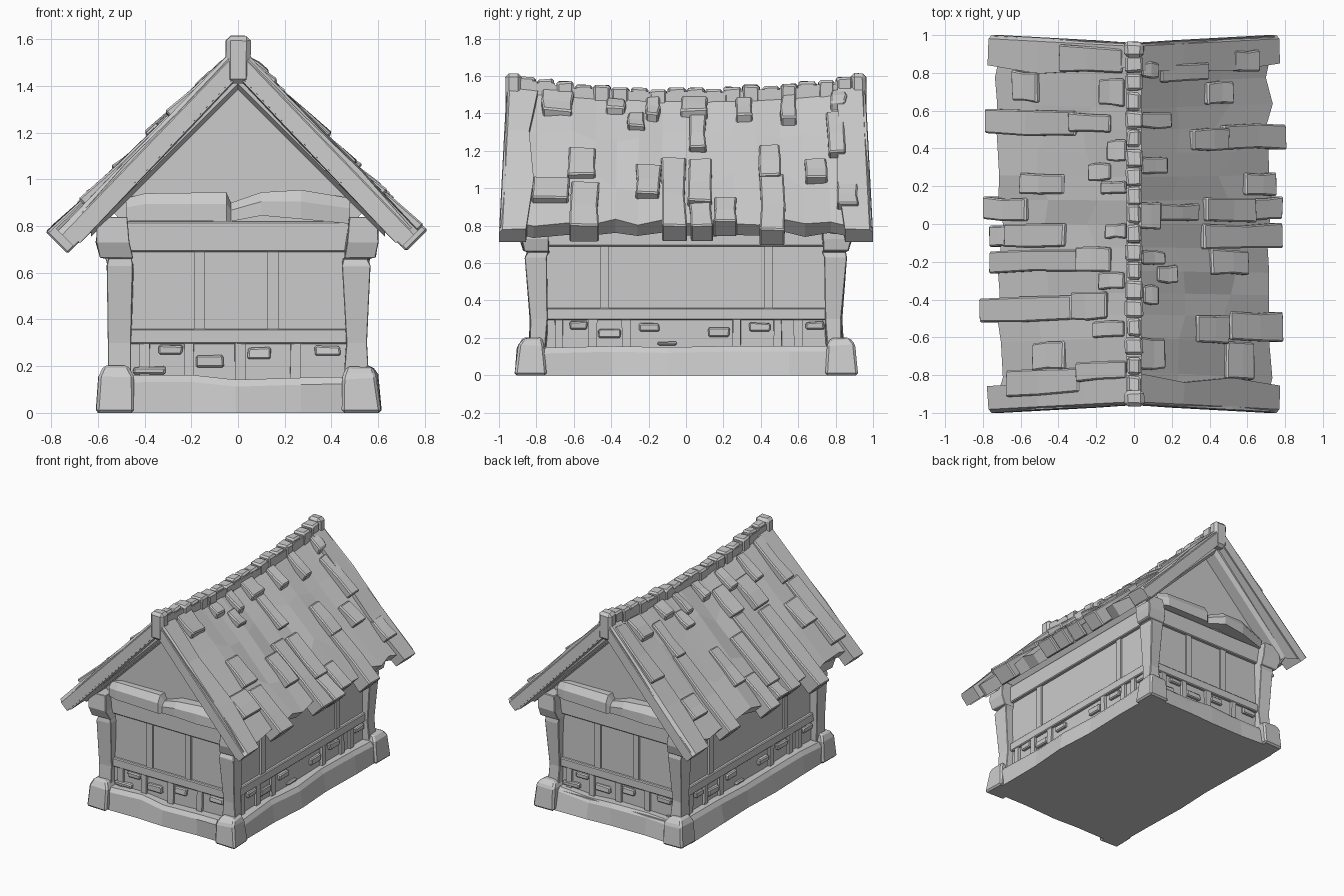
import bpy, bmesh, random
from mathutils import Vector

random.seed(7)
rnd = random.uniform


def build(name, verts, faces, bevel=0.0):
    me = bpy.data.meshes.new(name)
    me.from_pydata([tuple(v) for v in verts], [], faces)
    bm = bmesh.new()
    bm.from_mesh(me)
    bmesh.ops.recalc_face_normals(bm, faces=bm.faces)
    bm.to_mesh(me)
    bm.free()
    ob = bpy.data.objects.new(name, me)
    bpy.context.collection.objects.link(ob)
    if bevel:
        m = ob.modifiers.new("chamfer", "BEVEL")
        m.width, m.segments = bevel, 1
    return ob


def loft(name, rings, bevel=0.0):
    """Closed solid through a list of equal-length vertex rings."""
    n = len(rings[0])
    faces = [[r * n + i, r * n + (i + 1) % n, (r + 1) * n + (i + 1) % n, (r + 1) * n + i]
             for r in range(len(rings) - 1) for i in range(n)]
    faces += [list(range(n)), [(len(rings) - 1) * n + i for i in range(n)]]
    return build(name, [v for r in rings for v in r], faces, bevel)


def rect(x0, x1, y0, y1, z, j=0.0):
    return [(x + rnd(-j, j), y + rnd(-j, j), z + rnd(-j, j))
            for x, y in ((x0, y0), (x1, y0), (x1, y1), (x0, y1))]


def box(name, x0, x1, y0, y1, z0, z1, j=0.0, bevel=0.0):
    return loft(name, [rect(x0, x1, y0, y1, z0), rect(x0, x1, y0, y1, z1, j)], bevel)


# Wall frame: u runs along the wall, d is distance outward from the centre
def wall_box(name, side, u0, u1, z0, z1, d0, d1, j=0.0, bevel=0.0):
    if side in "FB":
        s = -1 if side == "F" else 1
        box(name, -s * u0, -s * u1, s * d0, s * d1, z0, z1, j, bevel)
    else:
        s = 1 if side == "R" else -1
        box(name, s * d0, s * d1, s * u0, s * u1, z0, z1, j, bevel)


# Core walls with gable
prof = [(-0.5, 0.1), (0.5, 0.1), (0.5, 0.82), (0.56, 0.89), (0, 1.45), (-0.56, 0.89), (-0.5, 0.82)]
loft("walls", [[(x, y, z) for x, z in prof] for y in (-0.79, 0.79)])
box("foundation_core", -0.54, 0.54, -0.85, 0.85, 0, 0.14)

# Per-wall timber, stones and foundation
front_bricks = [(-0.34, -0.24, 0.25, 0.29), (-0.18, -0.06, 0.195, 0.245), (0.04, 0.14, 0.23, 0.28),
                (0.33, 0.44, 0.245, 0.285), (-0.45, -0.31, 0.165, 0.2)]
side_bricks = [(-0.62, -0.53, 0.245, 0.29), (-0.47, -0.35, 0.2, 0.245), (-0.25, -0.14, 0.235, 0.28),
               (0.12, 0.23, 0.205, 0.25), (0.34, 0.45, 0.235, 0.28), (0.64, 0.74, 0.245, 0.285),
               (-0.15, -0.05, 0.16, 0.18)]
for side in "FBRL":
    gable = side in "FB"
    half, d = (0.49, 0.79) if gable else (0.78, 0.5)
    wall_box("sill_beam", side, -half, half, 0.295, 0.36, d - 0.02, d + 0.022, 0, 0.006)
    wall_box("top_plate", side, -half, half, 0.69, 0.82, d - 0.02, d + 0.025, 0, 0.006)
    for u in ((-0.165, 0.15) if gable else (-0.435, 0.44)):
        wall_box("stud", side, u - 0.024, u + 0.024, 0.35, 0.7, d - 0.02, d + 0.014)
    for u in ((-0.4, -0.21, 0.01, 0.245) if gable else (-0.68, -0.5, -0.32, 0.27, 0.49, 0.6)):
        wall_box("short_post", side, u - 0.022, u + 0.022, 0.13, 0.3, d - 0.02, d + 0.018, 0.004)
    for u0, u1, z0, z1 in (front_bricks if gable else side_bricks):
        wall_box("brick", side, u0, u1, z0, z1, d - 0.02, d + 0.022, 0.006, 0.007)
    # rough foundation stones with uneven outer face
    cuts = (-0.5, -0.2, -0.01, 0.27, 0.5) if gable else (-0.8, -0.4, -0.1, 0.2, 0.55, 0.8)
    rings = []
    for u in cuts:
        a, b, h = d + rnd(0.075, 0.105), d + rnd(0.05, 0.08), rnd(0.14, 0.165)
        sec = [(d - 0.1, 0), (a, 0), (b + 0.01, h - 0.03), (b - 0.01, h), (d - 0.1, h)]
        s = -1 if side in "FL" else 1
        rings.append([(-s * u, s * q, z) if gable else (s * q, s * u, z) for q, z in sec])
    loft("foundation_stones", rings)

# Corner posts and stone feet: rows are z, inner x, outer x, inner y, outer y
post = [(0.15, 0.46, 0.555, 0.75, 0.84), (0.3, 0.46, 0.55, 0.745, 0.83), (0.63, 0.45, 0.565, 0.74, 0.855),
        (0.66, 0.45, 0.56, 0.73, 0.85), (0.665, 0.45, 0.585, 0.73, 0.865), (0.73, 0.46, 0.605, 0.73, 0.885),
        (0.84, 0.47, 0.6, 0.73, 0.88)]
foot = [(0, 0.45, 0.61, 0.75, 0.915), (0.16, 0.45, 0.595, 0.76, 0.9), (0.2, 0.47, 0.575, 0.77, 0.87)]
for sx in (-1, 1):
    for sy in (-1, 1):
        for name, rows, j in (("corner_post", post, 0.008), ("corner_stone", foot, 0.007)):
            rings = []
            for z, a, b, c, e in rows:
                r = rect(sx * a, sx * b, sy * c, sy * e, 0, j)
                rings.append([(x, y, z + (dz * 1.0 if z > 0 and name == "corner_stone" else 0)) for x, y, dz in r])
            loft(name, rings, 0.012 if name == "corner_stone" else 0.01)

# Rough tie beam across each gable
for s in (-1, 1):
    rings = []
    for x, z0, z1, q in ((-0.48, 0.82, 0.92, 0.83), (-0.4, 0.825, 0.94, 0.86), (-0.05, 0.82, 0.945, 0.87),
                         (-0.03, 0.82, 0.9, 0.85), (0.1, 0.845, 0.945, 0.89), (0.27, 0.83, 0.955, 0.88), (0.48, 0.81, 0.92, 0.83)):
        rings.append([(-s * x, s * y, z) for y, z in ((0.77, z0), (q, z0), (q, z0 + (z1 - z0) * 0.6), (q - 0.03, z1), (0.77, z1))])
    loft("tie_beam", rings)


# Sagging roof surface: side s, distance x from ridge, length y, height h off the surface
def roof(s, x, y, h=0.0):
    t = x / 0.74
    z = (1.5 + 0.06 * y * y) * (1 - t) + 0.79 * t
    k = 0.7 * h * min(1, t * 3)
    return Vector((s * max(0, x + k), y * (0.955 + 0.04 * t), z + 0.7 * h + (0.7 * h - k) * 0.9))


for s in (-1, 1):
    # faceted roof slab
    ys = [-1, -0.9, -0.82, -0.63, -0.5, -0.38, -0.26, -0.13, 0, 0.13, 0.26, 0.39, 0.52, 0.64, 0.78, 0.9, 1]
    rings = []
    for y in ys:
        edge = rnd(0.69, 0.735) if abs(y) < 0.95 else 0.74
        xs = [0, 0.22 + rnd(-0.05, 0.05), 0.48 + rnd(-0.06, 0.06), edge]
        top = [roof(s, x, y, rnd(-0.012, 0.018) if x else 0) for x in xs]
        low = [roof(s, x, y, -0.09) for x in (edge, 0)]
        rings.append(top + low)
    loft("roof_slab", rings)
    # verge boards and inner rafters on both gable ends
    for e in (-1, 1):
        rings = []
        for x in (0.02, 0.25, 0.5, 0.76):
            w = 0.84 + rnd(-0.03, 0.03)
            rings.append([roof(s, x, e * w, -0.02), roof(s, x, e * w, 0.022 + rnd(-0.008, 0.008)),
                          roof(s, x, e * 0.985, 0.015), roof(s, x, e * 1.004, -0.01),
                          roof(s, x, e * 1.004, -0.08), roof(s, x, e * w, -0.08)])
        loft("verge_board", rings)
        loft("inner_rafter", [[(s * x, e * y, z - x) for y, z in ((0.77, 1.385), (0.88, 1.385), (0.91, 1.41), (0.91, 1.47), (0.77, 1.47))]
                              for x in (0, 0.63)])

# Raised shingles: y0, y1, upper x, lower x
right = [(-0.8, -0.63, 0.03, 0.15), (-0.44, -0.34, 0.05, 0.12), (-0.32, -0.23, 0.12, 0.21), (-0.22, -0.15, 0.04, 0.15),
         (-0.03, 0.12, 0.03, 0.13), (0.02, 0.11, 0.13, 0.32), (0.28, 0.37, 0.04, 0.16), (0.53, 0.61, 0.04, 0.18),
         (0.81, 0.89, 0.04, 0.12), (0.78, 0.88, 0.14, 0.37), (-0.64, -0.49, 0.32, 0.48), (-0.27, -0.14, 0.4, 0.58),
         (0.01, 0.14, 0.37, 0.62), (0.4, 0.52, 0.3, 0.48), (0.65, 0.77, 0.38, 0.5), (-0.83, -0.64, 0.48, 0.61),
         (0.82, 0.93, 0.52, 0.64), (-0.62, -0.47, 0.5, 0.76), (-0.13, 0.0, 0.36, 0.76), (0.02, 0.14, 0.6, 0.76),
         (0.15, 0.27, 0.58, 0.73), (0.4, 0.53, 0.46, 0.78)]
left = [(0.48, 0.62, 0.3, 0.76), (0.16, 0.27, 0.36, 0.58), (0.02, 0.14, 0.56, 0.77), (-0.13, 0.0, 0.36, 0.66),
        (-0.12, -0.01, 0.64, 0.74), (-0.26, -0.14, 0.28, 0.74), (-0.52, -0.39, 0.32, 0.79), (-0.79, -0.64, 0.36, 0.51),
        (-0.92, -0.78, 0.28, 0.65), (-0.86, -0.76, 0.04, 0.28), (0.66, 0.82, 0.5, 0.62), (0.83, 0.97, 0.06, 0.37),
        (0.65, 0.8, 0.05, 0.17), (0.35, 0.46, 0.04, 0.13), (0.24, 0.33, 0.12, 0.22), (0.17, 0.24, 0.04, 0.16),
        (-0.26, -0.13, 0.12, 0.28), (-0.36, -0.27, 0.05, 0.17), (-0.52, -0.37, 0.14, 0.31), (-0.62, -0.53, 0.05, 0.2),
        (0.5, 0.6, 0.12, 0.32), (-0.08, 0.0, 0.04, 0.14)]
for s, planks in ((1, right), (-1, left)):
    for y0, y1, x0, x1 in planks:
        rings = []
        base = -0.085 if x1 > 0.7 else -0.03
        for x, h in ((x0, 0.022), (x0 + (x1 - x0) * 0.55, 0.035), (x1, 0.046)):
            a, b = y0 + rnd(-0.008, 0.008), y1 + rnd(-0.008, 0.008)
            rings.append([roof(s, x, a, base), roof(s, x, a, h + rnd(-0.006, 0.006)),
                          roof(s, x, b, h + rnd(-0.006, 0.006)), roof(s, x, b, base)])
        loft("shingle", rings, 0.008)

# Ridge: end posts, beam and uneven cap stones
for s in (-1, 1):
    box("ridge_end", -0.053, 0.053, s * 0.88, s * 0.965, 1.41, 1.615, 0.004, 0.02)
n = 18
for i in range(n):
    y0, y1 = -0.9 + 1.8 * i / n, -0.9 + 1.8 * (i + 1) / n
    y = (y0 + y1) / 2
    z, w = 1.535 + 0.075 * y * y + rnd(-0.008, 0.008), rnd(0.034, 0.046)
    box("ridge_cap", -w, w, y0 + 0.004, y1 - 0.004, 1.4, z, 0.006, 0.012)
    box("ridge_beam", -0.04, 0.04, y0, y1, 1.4, z - 0.02)
